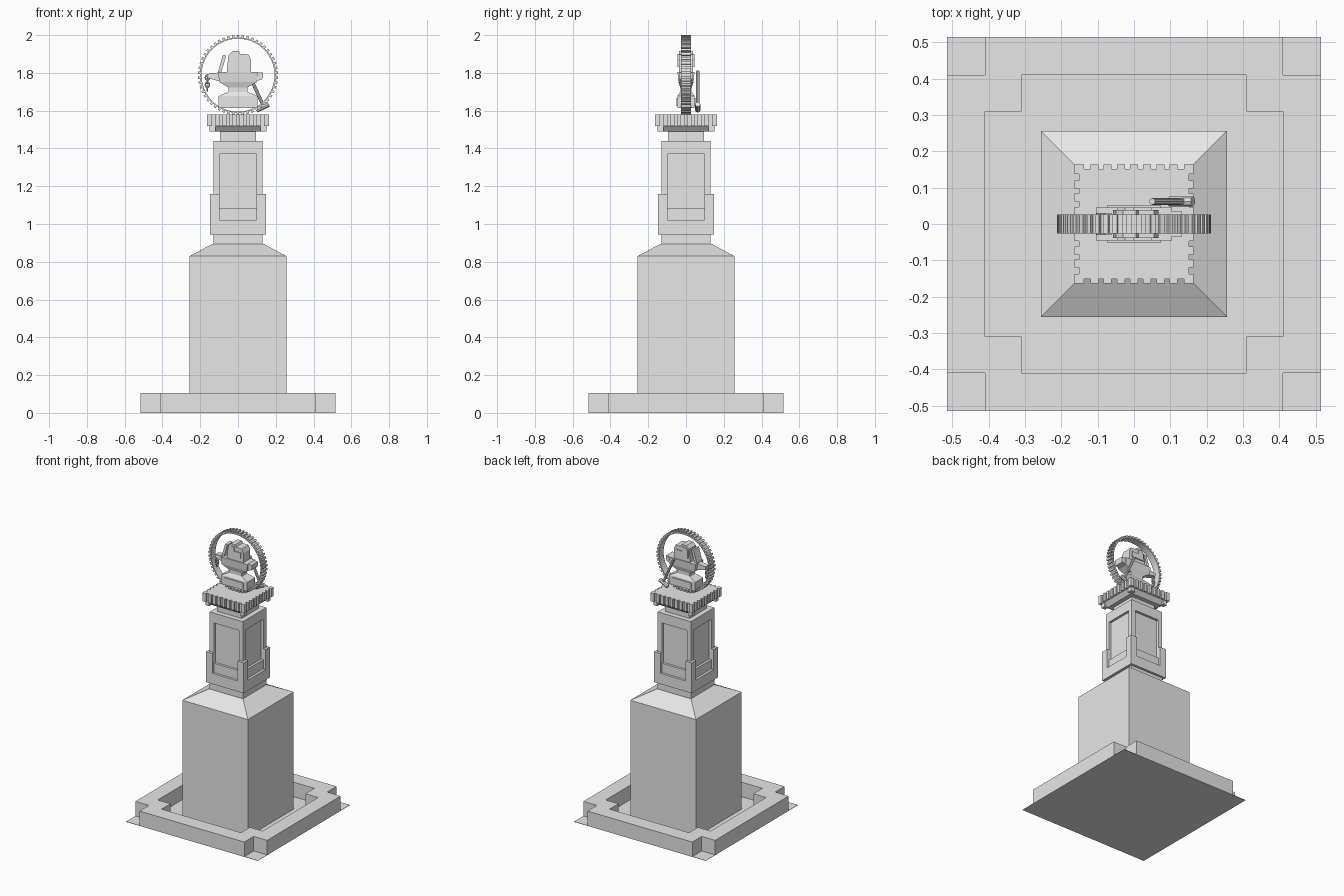
import bpy, bmesh
from math import sin, cos, pi, radians
from mathutils import Vector

if "Cube" in bpy.data.objects:
    bpy.data.objects.remove(bpy.data.objects["Cube"])

stone = bpy.data.materials.new("grey_stone")
stone.use_nodes = True
GREY = (0.8, 0.8, 0.8, 1)
stone.diffuse_color = GREY
stone.node_tree.nodes["Principled BSDF"].inputs["Base Color"].default_value = GREY


def finish(name, bm):
    bmesh.ops.recalc_face_normals(bm, faces=bm.faces)
    mesh = bpy.data.meshes.new(name)
    bm.to_mesh(mesh)
    bm.free()
    mesh.materials.append(stone)
    obj = bpy.data.objects.new(name, mesh)
    bpy.context.collection.objects.link(obj)
    return obj


def loft(bm, loops, close=False):
    """Skin equal-length point loops; cap the ends, or join last to first."""
    rows = [[bm.verts.new(p) for p in loop] for loop in loops]
    n = len(rows[0])
    pairs = list(zip(rows, rows[1:])) + ([(rows[-1], rows[0])] if close else [])
    for a, b in pairs:
        for i in range(n):
            j = (i + 1) % n
            bm.faces.new((a[i], a[j], b[j], b[i]))
    if not close:
        bm.faces.new(rows[0])
        bm.faces.new(rows[-1])


def rect(x0, x1, y0, y1, z):
    return [(x0, y0, z), (x1, y0, z), (x1, y1, z), (x0, y1, z)]


def box(bm, x0, x1, y0, y1, z0, z1):
    loft(bm, [rect(x0, x1, y0, y1, z) for z in (z0, z1)])


def tower(name, sections):
    """Square sections given as (half width, height)."""
    bm = bmesh.new()
    loft(bm, [rect(-h, h, -h, h, z) for h, z in sections])
    return finish(name, bm)


def block(name, sections):
    """Rectangular sections given as (x0, x1, half depth, height)."""
    bm = bmesh.new()
    loft(bm, [rect(a, b, -d, d, z) for a, b, d, z in sections])
    return finish(name, bm)


def slab(name, profile, y0, y1):
    """Front outline extruded through the depth."""
    bm = bmesh.new()
    loft(bm, [[(x, y, z) for x, z in profile] for y in (y0, y1)])
    return finish(name, bm)


def four_corners(name, inner, outer, z0, z1):
    bm = bmesh.new()
    for sx in (-1, 1):
        for sy in (-1, 1):
            xs, ys = sorted((sx * inner, sx * outer)), sorted((sy * inner, sy * outer))
            box(bm, *xs, *ys, z0, z1)
    return finish(name, bm)


def rod(name, a, b, radius, sides=8):
    a, b = Vector(a), Vector(b)
    turn = (b - a).to_track_quat('Z', 'Y')
    ring = [turn @ Vector((radius * cos(2 * pi * i / sides), radius * sin(2 * pi * i / sides), 0))
            for i in range(sides)]
    bm = bmesh.new()
    loft(bm, [[p + v for v in ring] for p in (a, b)])
    return finish(name, bm)


# Ground plate and the low wall with notched corners
tower("ground_plate", [(0.515, 0), (0.515, 0.002)])


def notched(a, b, z):
    pts = []
    for k in range(4):
        c, s = round(cos(k * pi / 2)), round(sin(k * pi / 2))
        pts += [(x * c - y * s, x * s + y * c, z) for x, y in ((a, -b), (a, b), (b, b))]
    return pts


bm = bmesh.new()
outer, inner = (0.515, 0.41), (0.41, 0.31)
loft(bm, [notched(*outer, 0), notched(*outer, 0.105),
          notched(*inner, 0.105), notched(*inner, 0)], close=True)
finish("low_wall", bm)

# Pedestal and neck
tower("pedestal", [(0.256, 0), (0.256, 0.83), (0.135, 0.895)])
tower("lower_neck", [(0.13, 0.89), (0.13, 0.95)])

# Shaft with recessed panels on all four sides
tower("shaft_core", [(0.113, 0.945), (0.113, 1.44)])
tower("shaft_sill", [(0.13, 0.946), (0.13, 1.085)])
tower("shaft_lintel", [(0.13, 1.37), (0.13, 1.44)])
four_corners("shaft_posts", 0.098, 0.13, 1.085, 1.37)
tower("shaft_skirt", [(0.147, 0.945), (0.147, 1.02)])
four_corners("skirt_corners", 0.098, 0.147, 1.02, 1.16)
tower("upper_neck", [(0.095, 1.43), (0.095, 1.5)])

# Toothed capital
tower("capital_underside", [(0.125, 1.49), (0.15, 1.52)])
four_corners("capital_corner_brackets", 0.12, 0.15, 1.49, 1.52)
tower("capital_slab", [(0.152, 1.52), (0.152, 1.58)])
four_corners("capital_corners", 0.137, 0.164, 1.52, 1.58)
bm = bmesh.new()
for i in range(-3, 4):
    c, w = i * 0.0363, 0.011
    for s in (-1, 1):
        lo, hi = sorted((s * 0.15, s * 0.164))
        box(bm, c - w, c + w, lo, hi, 1.52, 1.58)
        box(bm, lo, hi, c - w, c + w, 1.52, 1.58)
finish("capital_teeth", bm)

# Upright gear ring
TEETH, HUB = 50, 1.788
outline = []
for t in range(TEETH):
    for part, r in ((0, 0.2), (0.25, 0.2), (0.25, 0.212), (0.75, 0.212), (0.75, 0.2)):
        outline.append((2 * pi * (t + part) / TEETH, r))
outline = [p for k, p in enumerate(outline) if k % 5]
bm = bmesh.new()
loops = []
for y, rim in ((-0.026, True), (0.026, True), (0.026, False), (-0.026, False)):
    loops.append([((r if rim else 0.193) * cos(a), y, HUB + (r if rim else 0.193) * sin(a))
                  for a, r in outline])
loft(bm, loops, close=True)
finish("gear_ring", bm)

# Anvil: foot, waist, body, horn and heel
block("anvil_foot", [(-0.103, 0.103, 0.045, 1.614), (-0.103, 0.103, 0.045, 1.677),
                     (-0.05, 0.05, 0.03, 1.7), (-0.05, 0.05, 0.03, 1.722),
                     (-0.1, 0.1, 0.04, 1.752), (-0.104, 0.104, 0.045, 1.804)])
block("foot_panel", [(-0.075, 0.075, 0.051, 1.624), (-0.075, 0.075, 0.051, 1.667)])
slab("anvil_horn", [(-0.1, 1.756), (-0.1, 1.802), (-0.165, 1.794), (-0.165, 1.774)], -0.02, 0.02)
slab("anvil_heel", [(0.1, 1.758), (0.128, 1.765), (0.132, 1.78), (0.132, 1.802), (0.1, 1.802)],
     -0.035, 0.035)

# Work piece on the anvil and the leaning plate beside it
slab("work_piece", [(-0.058, 1.8), (-0.058, 1.83), (-0.05, 1.895), (-0.03, 1.915), (0.005, 1.915),
                    (0.012, 1.9), (0.055, 1.898), (0.068, 1.87), (0.068, 1.8)], -0.038, 0.038)
slab("work_piece_ridge", [(-0.045, 1.83), (-0.045, 1.885), (-0.025, 1.9), (0.0, 1.9),
                          (0.0, 1.87), (0.05, 1.87), (0.05, 1.83)], -0.045, 0.045)
slab("leaning_plate", [(-0.105, 1.808), (-0.08, 1.895), (-0.062, 1.892), (-0.088, 1.804)],
     -0.03, 0.03)

# Chain hanging from the horn
for i in range(4):
    bpy.ops.mesh.primitive_torus_add(major_segments=10, minor_segments=6, major_radius=0.011,
                                     minor_radius=0.004, location=(-0.162, 0, 1.775 - i * 0.019),
                                     rotation=(pi / 2, 0, (i % 2) * pi / 2))
    link = bpy.context.object
    link.name = "chain_link"
    link.scale.y = 1.2
    link.data.materials.append(stone)

# Hammer leaning against the back
rod("hammer_handle", (0.05, 0.062, 1.81), (0.132, 0.062, 1.63), 0.009)
rod("hammer_head", (0.098, 0.062, 1.603), (0.162, 0.062, 1.634), 0.014)
